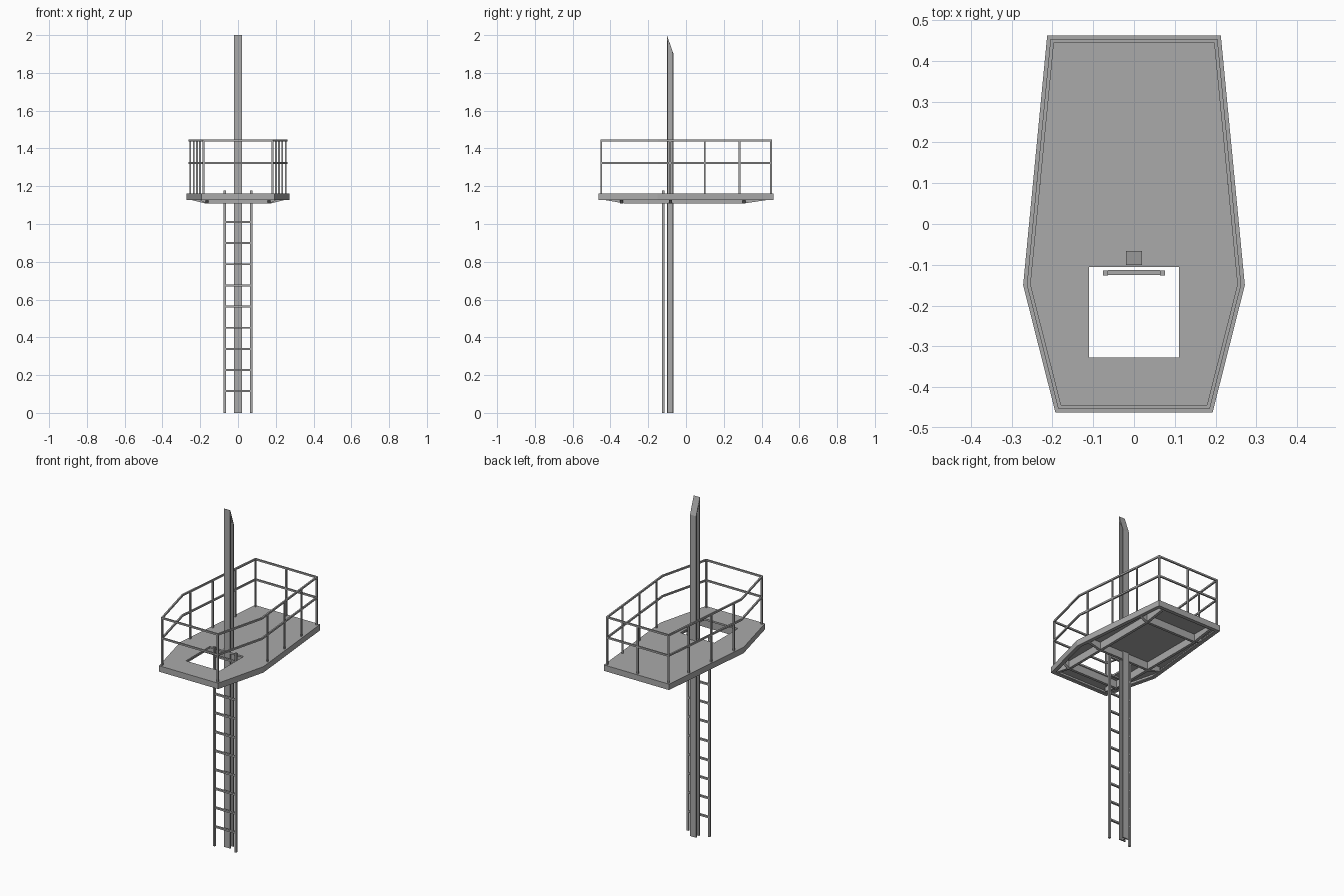
import bpy, bmesh
from mathutils import Vector

cube = bpy.data.objects.get("Cube")
if cube:
    bpy.data.objects.remove(cube, do_unlink=True)

steel = bpy.data.materials.new("grey_steel")
steel.use_nodes = True
colour = (0.4, 0.4, 0.4, 1)
steel.diffuse_color = colour
steel.node_tree.nodes["Principled BSDF"].inputs["Base Color"].default_value = colour


def finish(name, bm):
    bmesh.ops.recalc_face_normals(bm, faces=bm.faces[:])
    mesh = bpy.data.meshes.new(name)
    bm.to_mesh(mesh)
    bm.free()
    mesh.materials.append(steel)
    obj = bpy.data.objects.new(name, mesh)
    bpy.context.collection.objects.link(obj)
    return obj


def box(name, x, y, z):
    """Box from three (low, high) ranges."""
    bm = bmesh.new()
    bmesh.ops.create_cube(bm, size=1)
    for v in bm.verts:
        v.co = [r[0] if c < 0 else r[1] for c, r in zip(v.co, (x, y, z))]
    return finish(name, bm)


def prism(name, points, direction):
    """Extrude a flat outline along a vector."""
    bm = bmesh.new()
    face = bm.faces.new([bm.verts.new(p) for p in points])
    ext = bmesh.ops.extrude_face_region(bm, geom=[face], use_keep_orig=True)
    verts = [g for g in ext["geom"] if isinstance(g, bmesh.types.BMVert)]
    bmesh.ops.translate(bm, verts=verts, vec=direction)
    return finish(name, bm)


def ring(name, outer, inner, z0, z1):
    """Slab between an outer and an inner outline."""
    bm = bmesh.new()
    edges = []
    for loop in (outer, inner):
        vs = [bm.verts.new((x, y, z0)) for x, y in loop]
        edges += [bm.edges.new((vs[i - 1], vs[i])) for i in range(len(vs))]
    fill = bmesh.ops.triangle_fill(bm, edges=edges, use_beauty=True, normal=(0, 0, 1))
    faces = [g for g in fill["geom"] if isinstance(g, bmesh.types.BMFace)]
    ext = bmesh.ops.extrude_face_region(bm, geom=faces, use_keep_orig=True)
    verts = [g for g in ext["geom"] if isinstance(g, bmesh.types.BMVert)]
    bmesh.ops.translate(bm, verts=verts, vec=(0, 0, z1 - z0))
    return finish(name, bm)


def inset(loop, d):
    """Offset a counter-clockwise convex outline inward."""
    result = []
    for i, p in enumerate(loop):
        p = Vector(p)
        a = (p - Vector(loop[i - 1])).normalized()
        b = (Vector(loop[(i + 1) % len(loop)]) - p).normalized()
        na, nb = Vector((-a.y, a.x)), Vector((-b.y, b.x))
        result.append(tuple(p + (na + nb) * d / (1 + na.dot(nb))))
    return result


# Platform floor with ladder hatch, and its edge channel
right_side = [(0.193, -0.462), (0.272, -0.15), (0.213, 0.463)]
outline = right_side + [(-x, y) for x, y in reversed(right_side)]
hatch = [(-0.111, -0.328), (0.111, -0.328), (0.111, -0.105), (-0.111, -0.105)]
FLOOR, RIM, BEAM = 1.162, 1.127, 1.108
ring("platform_floor", outline, hatch, FLOOR - 0.01, FLOOR)
ring("platform_edge", outline, inset(outline, 0.008), RIM, FLOOR - 0.01)
ring("edge_lower_flange", outline, inset(outline, 0.022), RIM, RIM + 0.006)

# Tapered beams below the floor
for side in (-1, 1):
    x = side * 0.165 - 0.008
    prism("long_beam", [(x, -0.43, FLOOR - 0.01), (x, -0.43, RIM), (x, -0.32, BEAM),
                        (x, 0.3, BEAM), (x, 0.43, RIM), (x, 0.43, FLOOR - 0.01)],
          (0.016, 0, 0))
for y, half in ((-0.35, 0.2), (-0.09, 0.245), (0.3, 0.21)):
    prism("cross_beam", [(-half, y, FLOOR - 0.01), (-half, y, RIM), (-0.17, y, BEAM),
                         (0.17, y, BEAM), (half, y, RIM), (half, y, FLOOR - 0.01)],
          (0, 0.016, 0))

# Mast: flanged beam with a slanted top
BACK, FRONT, T = -0.066, -0.101, 0.007


def slope(y):
    return 1.9 + 0.1 * (BACK - y) / (BACK - FRONT)


def mast_strip(name, half, y0, y1):
    prism(name, [(-half, y0, 0), (-half, y1, 0), (-half, y1, slope(y1)),
                 (-half, y0, slope(y0))], (2 * half, 0, 0))


mast_strip("mast_front_flange", 0.02, FRONT, FRONT + T)
mast_strip("mast_back_flange", 0.02, BACK - T, BACK)
mast_strip("mast_web", 0.004, FRONT + T, BACK - T)
prism("mast_cap", [(-0.02, FRONT + T, slope(FRONT + T)), (-0.02, BACK - T, slope(BACK - T)),
                   (-0.02, BACK - T, slope(BACK - T) - 0.008),
                   (-0.02, FRONT + T, slope(FRONT + T) - 0.008)], (0.04, 0, 0))

# Ladder
for x in (-0.07, 0.07):
    box("ladder_rail", (x - 0.006, x + 0.006), (-0.126, -0.114), (0, 1.177))
for i in range(1, 11):
    z = 0.112 * i + 0.003
    box("ladder_rung", (-0.064, 0.064), (-0.125, -0.113), (z - 0.005, z + 0.005))

# Guard rails: mitred hoops and posts
for name, z in (("top_rail", 1.442), ("middle_rail", 1.322)):
    ring(name, inset(outline, 0.009), inset(outline, 0.018), z - 0.005, z + 0.005)
corner = inset(outline, 0.0135)
post_spots = [(0, corner[2][1])]
for side in (-1, 1):
    post_spots += [(side * corner[i][0], corner[i][1]) for i in (0, 2)]
    for y in (-0.085, 0.1, 0.283):
        t = (y - corner[1][1]) / (corner[2][1] - corner[1][1])
        post_spots.append((side * (corner[1][0] + t * (corner[2][0] - corner[1][0])), y))
for x, y in post_spots:
    box("rail_post", (x - 0.0045, x + 0.0045), (y - 0.0045, y + 0.0045), (FLOOR, 1.44))
